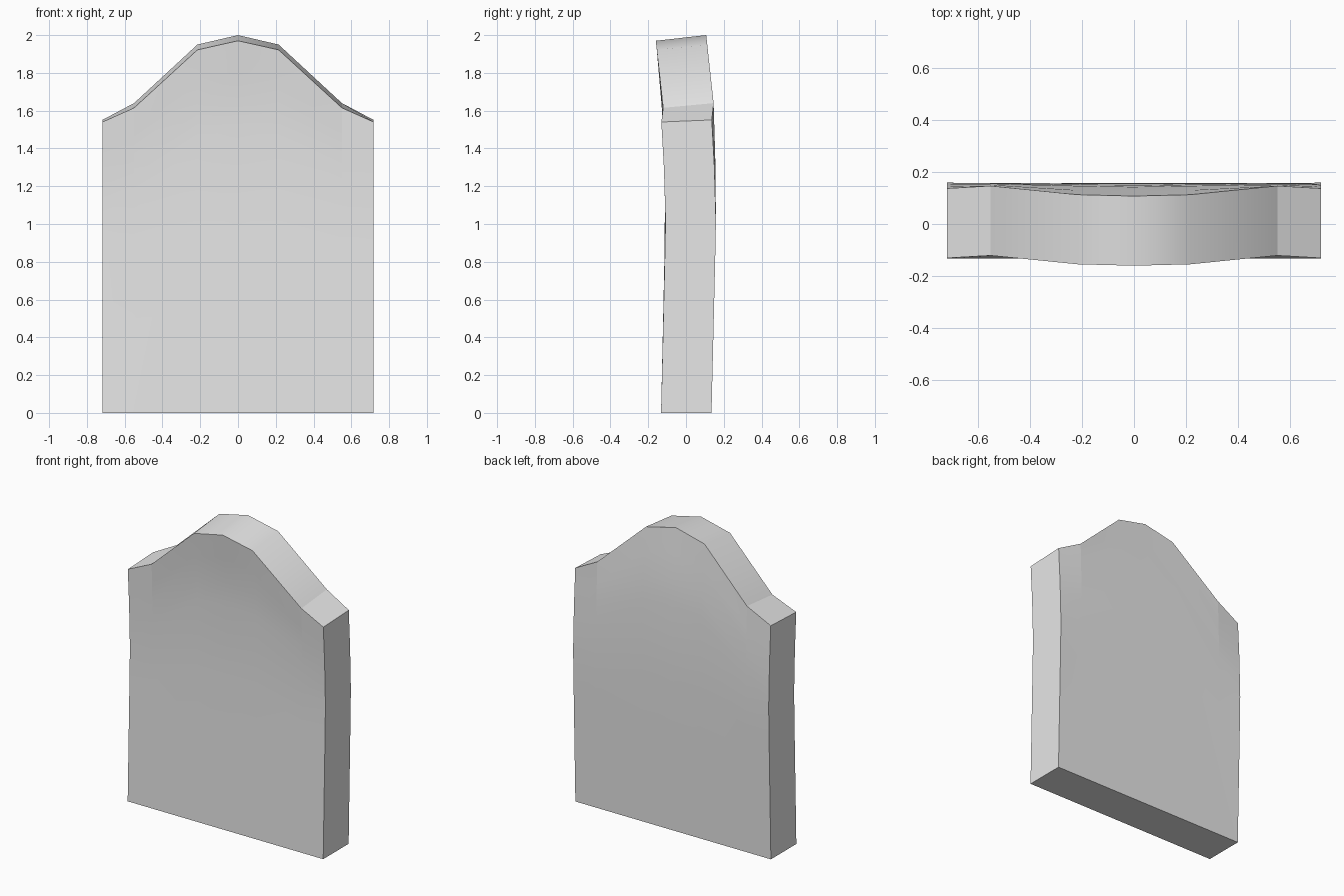
import bpy, bmesh, math

cube = bpy.data.objects.get("Cube")
if cube:
    bpy.data.objects.remove(cube, do_unlink=True)

stone = bpy.data.materials.new("light grey stone")
stone.use_nodes = True
grey = (0.8, 0.8, 0.8, 1)
stone.diffuse_color = grey
stone.node_tree.nodes["Principled BSDF"].inputs["Base Color"].default_value = grey

# Half outline: x, top height in front, extra top height at the back
HALF = [(0, 1.97, 0.03), (0.215, 1.922, 0.028), (0.55, 1.615, 0.025), (0.718, 1.54, 0.011)]
COLUMNS = [(-x, z, d) for x, z, d in HALF[:0:-1]] + HALF
ROWS = [0, 0.3, 0.52, 0.66, 0.76, 0.84, 0.92, 1]
# Bend of the slab: height, y of the front face
BEND = [(0, -0.132), (1, -0.11), (1.3, -0.111), (1.62, -0.121), (1.98, -0.161)]
EDGE_BEND = [(0, -0.132), (1, -0.108), (1.3, -0.117), (1.6, -0.134)]
THICKNESS = 0.267


def bend(profile, z):
    for (z0, y0), (z1, y1) in zip(profile, profile[1:]):
        if z <= z1:
            return y0 + (y1 - y0) * (z - z0) / (z1 - z0)
    return profile[-1][1]


bm = bmesh.new()
front, back = [], []
for x, top, rise in COLUMNS:
    profile = EDGE_BEND if abs(x) > 0.6 else BEND
    f, b = [], []
    for t in ROWS:
        z = top * t
        y = bend(profile, z)
        f.append(bm.verts.new((x, y, z)))
        b.append(bm.verts.new((x, y + THICKNESS, z + rise * t ** 3)))
    front.append(f)
    back.append(b)

# Front and back faces
for grid in (front, back):
    for c0, c1 in zip(grid, grid[1:]):
        for j in range(len(ROWS) - 1):
            bm.faces.new((c0[j], c1[j], c1[j + 1], c0[j + 1]))

# Rim around the slab
loop_f = [c[0] for c in front] + front[-1][1:] + [c[-1] for c in front[-2::-1]] + front[0][-2:0:-1]
loop_b = [c[0] for c in back] + back[-1][1:] + [c[-1] for c in back[-2::-1]] + back[0][-2:0:-1]
n = len(loop_f)
for i in range(n):
    k = (i + 1) % n
    bm.faces.new((loop_f[i], loop_b[i], loop_b[k], loop_f[k]))

bmesh.ops.recalc_face_normals(bm, faces=bm.faces[:])
mesh = bpy.data.meshes.new("headstone_slab")
bm.to_mesh(mesh)
bm.free()
mesh.materials.append(stone)
slab = bpy.data.objects.new("headstone_slab", mesh)
bpy.context.collection.objects.link(slab)

# Smooth the crown and faces, keep the rim and shoulder folds crisp
bpy.ops.object.select_all(action="DESELECT")
slab.select_set(True)
bpy.context.view_layer.objects.active = slab
bpy.ops.object.shade_smooth_by_angle(angle=math.radians(35))
for e in mesh.edges:
    a, b = (mesh.vertices[i].co for i in e.vertices)
    if all(abs(abs(v.x) - 0.55) < 0.01 and v.z > 1.2 for v in (a, b)):
        e.use_edge_sharp = True
